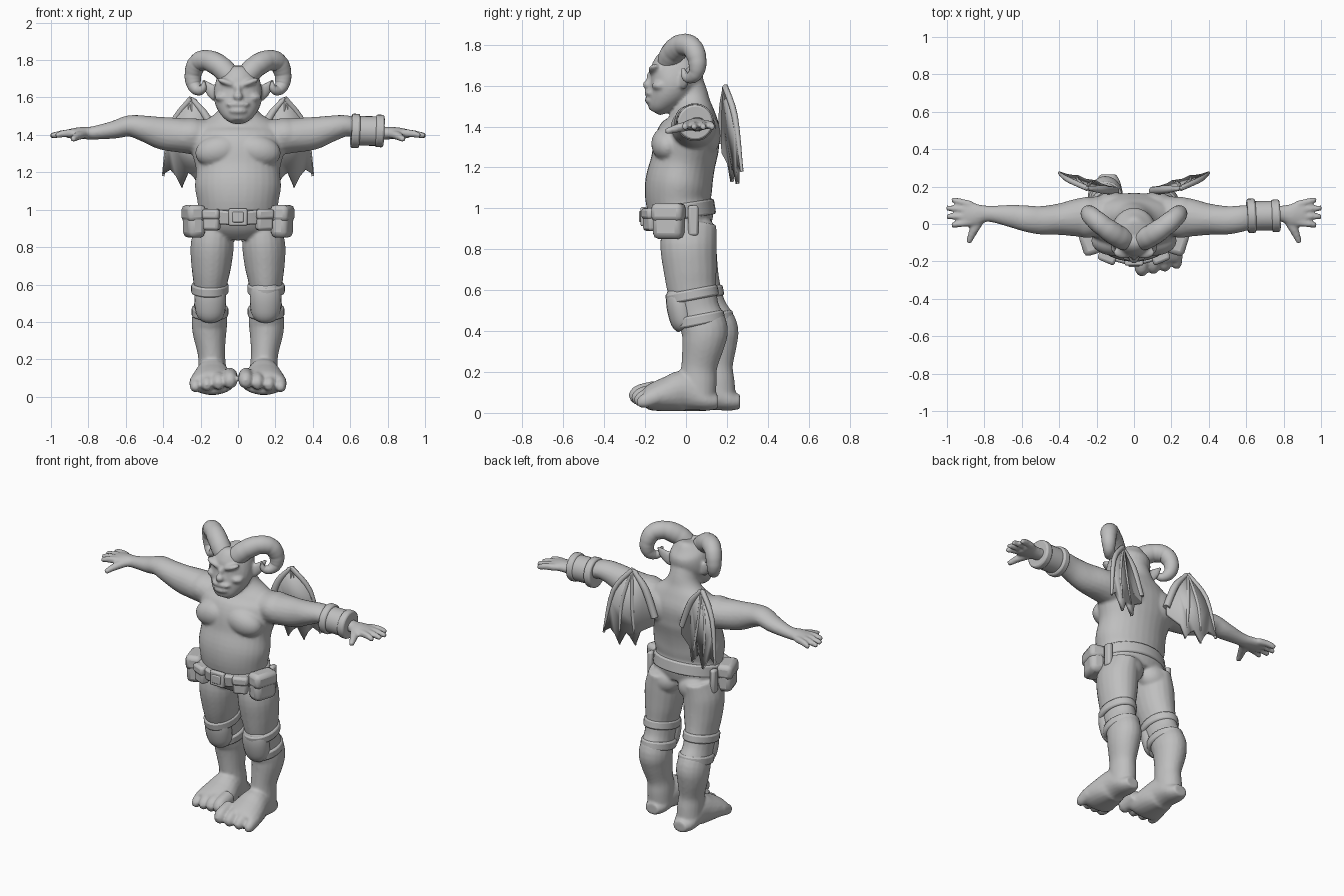
import bpy, bmesh, math
from mathutils import Vector, Matrix

default_cube = bpy.data.objects.get("Cube")
if default_cube:
    bpy.data.objects.remove(default_cube, do_unlink=True)

X, Y, Z = Vector((1, 0, 0)), Vector((0, 1, 0)), Vector((0, 0, 1))
SIDES = ((1, "left"), (-1, "right"))

grey = bpy.data.materials.new("plain_grey")
grey.use_nodes = True
grey.diffuse_color = (0.52, 0.52, 0.52, 1)
grey.node_tree.nodes["Principled BSDF"].inputs["Base Color"].default_value = grey.diffuse_color


def spline(rows, steps):
    """Catmull-Rom interpolation of rows of numbers."""
    out = []
    last = len(rows) - 1
    for i in range(last):
        a, b, c, d = rows[max(i - 1, 0)], rows[i], rows[i + 1], rows[min(i + 2, last)]
        for k in range(steps):
            t = k / steps
            out.append([q + t * (r - p + t * (2 * p - 5 * q + 4 * r - s + t * (3 * (q - r) + s - p))) / 2
                        for p, q, r, s in zip(a, b, c, d)])
    out.append(rows[last])
    return out


def tube(bm, rows, side_axis, steps=4, segments=20):
    """Loft ellipses along rows of (x, y, z, radius along side_axis, other radius)."""
    rows = spline(rows, steps)
    points = [Vector(row[:3]) for row in rows]
    rings = []
    for i, row in enumerate(rows):
        tangent = (points[min(i + 1, len(rows) - 1)] - points[max(i - 1, 0)]).normalized()
        u = (side_axis - tangent * side_axis.dot(tangent)).normalized()
        v = tangent.cross(u)
        ring = []
        for k in range(segments):
            angle = math.tau * k / segments
            ring.append(bm.verts.new(points[i] + u * row[3] * math.cos(angle) + v * row[4] * math.sin(angle)))
        rings.append(ring)
    faces = [bm.faces.new(rings[0]), bm.faces.new(rings[-1])]
    for low, high in zip(rings, rings[1:]):
        for k in range(segments):
            j = (k + 1) % segments
            faces.append(bm.faces.new((low[k], low[j], high[j], high[k])))
    bmesh.ops.recalc_face_normals(bm, faces=faces)


def ball(bm, centre, radii, turn=0):
    matrix = Matrix.Translation(centre) @ Matrix.Rotation(turn, 4, "Y") @ Matrix.Diagonal((*radii, 1))
    bmesh.ops.create_uvsphere(bm, u_segments=24, v_segments=14, radius=1, matrix=matrix)


def finish(name, bm, bevel=0.0, angle=40):
    mesh = bpy.data.meshes.new(name)
    bm.to_mesh(mesh)
    bm.free()
    mesh.materials.append(grey)
    obj = bpy.data.objects.new(name, mesh)
    bpy.context.collection.objects.link(obj)
    bpy.ops.object.select_all(action="DESELECT")
    bpy.context.view_layer.objects.active = obj
    obj.select_set(True)
    bpy.ops.object.shade_smooth_by_angle(angle=math.radians(angle))
    if bevel:
        mod = obj.modifiers.new("rounded_edges", "BEVEL")
        mod.width, mod.segments = bevel, 2
    return obj


def box(name, centre, size, turn=0.0, bevel=0.015):
    bm = bmesh.new()
    matrix = Matrix.Translation(centre) @ Matrix.Rotation(turn, 4, "Z") @ Matrix.Diagonal((*size, 1))
    bmesh.ops.create_cube(bm, size=1, matrix=matrix)
    return finish(name, bm, bevel)


def band(name, start, end, a, b, axis):
    bm = bmesh.new()
    tube(bm, [(*start, a, b), (*end, a, b)], axis, steps=1, segments=28)
    return finish(name, bm, 0.01)


def leg_shift(s, z):
    """The right leg stands further back toward the foot."""
    return 0.11 * max(0, 1 - z / 0.75) if s < 0 else 0


# Torso, shoulders and neck
flesh = bmesh.new()
tube(flesh, [(0, .02, .875, .17, .11), (0, -.005, .94, .215, .15), (0, -.035, 1.03, .215, .16),
             (0, -.035, 1.12, .23, .165), (0, -.015, 1.22, .225, .158), (0, .005, 1.32, .25, .16),
             (0, .03, 1.4, .25, .14), (0, .035, 1.46, .205, .11), (0, .03, 1.51, .125, .09),
             (0, .02, 1.56, .09, .085), (0, 0, 1.63, .085, .08)], X, segments=32)

# Head tapering to the chin
tube(flesh, [(0, -.155, 1.47, .04, .03), (0, -.14, 1.495, .075, .055), (0, -.105, 1.545, .112, .09),
             (0, -.07, 1.6, .13, .115), (0, -.045, 1.66, .125, .13), (0, -.03, 1.72, .105, .115),
             (0, -.02, 1.755, .065, .07), (0, -.02, 1.768, .025, .03)], X, segments=28)
# Nose and lips
for centre, radii in (((0, -.187, 1.605), (.027, .025, .022)), ((0, -.17, 1.64), (.018, .024, .035)),
                      ((0, -.18, 1.528), (.05, .022, .016)), ((0, -.175, 1.563), (.065, .028, .018))):
    ball(flesh, centre, radii)

for s, side in SIDES:
    # Paired face and body muscles
    for (x, y, z), radii, turn in (((.055, -.152, 1.678), (.06, .033, .018), -.35),
                                   ((.08, -.125, 1.6), (.045, .042, .026), 0),
                                   ((.105, -.09, 1.315), (.125, .08, .085), .2),
                                   ((.25, .035, 1.4), (.11, .11, .09), 0),
                                   ((.11, .105, 1.36), (.11, .065, .1), 0),
                                   ((.1, .065, .88), (.1, .08, .085), 0)):
        ball(flesh, (s * x, y, z), radii, s * turn)
    # Pointed ears
    tube(flesh, [(s * .11, -.02, 1.61, .04, .022), (s * .15, 0, 1.645, .034, .016),
                 (s * .19, .02, 1.695, .008, .007)], Z, segments=12)
    # Arms and palms
    tube(flesh, [(s * x, y, z, a, b) for x, y, z, a, b in (
        (.15, .04, 1.38, .11, .1), (.28, .035, 1.395, .105, .093), (.4, .025, 1.408, .084, .088),
        (.5, .02, 1.434, .076, .07), (.58, .03, 1.448, .07, .057), (.66, .043, 1.428, .06, .048),
        (.78, .055, 1.41, .043, .035), (.85, .05, 1.41, .062, .031), (.91, .055, 1.405, .069, .024))], Y)
    # Fingers and thumb
    for i, reach in enumerate((.975, 1.0, 1.005, .975)):
        root = .007 + .033 * i
        tip = root + .013 * (i - 1)
        tube(flesh, [(s * .87, root, 1.41, .018, .022), (s * .93, (root + tip) / 2, 1.407, .018, .021),
                     (s * reach, tip, 1.395, .014, .015)], Y, segments=10)
    tube(flesh, [(s * .82, .03, 1.405, .028, .024), (s * .855, -.03, 1.395, .025, .023),
                 (s * .885, -.1, 1.375, .015, .015)], X, segments=10)
    # Legs
    tube(flesh, [(s * x, y + leg_shift(s, z), z, a, b) for x, y, z, a, b in (
        (.125, .02, .93, .09, .13), (.137, .012, .82, .115, .138), (.143, .02, .7, .107, .13),
        (.148, .03, .6, .09, .12), (.15, .055, .5, .084, .11), (.152, .09, .41, .095, .115),
        (.152, .085, .34, .09, .105), (.142, .065, .23, .073, .088), (.138, .06, .15, .075, .09),
        (.138, .06, .06, .075, .085))], X)
    # Feet
    back = leg_shift(s, 0)
    tube(flesh, [(s * x, y + back, z, a, b) for x, y, z, a, b in (
        (.138, .155, .055, .045, .035), (.138, .1, .06, .07, .052), (.138, 0, .105, .085, .1),
        (.138, -.09, .092, .11, .085), (.138, -.17, .075, .122, .066), (.138, -.2, .07, .115, .05))], X)
    # Toes, the big toe innermost
    for i in range(4):
        x = .042 + .062 * i
        size = .041 - .003 * i
        tip = back - .25 + .012 * i
        lift = .088 - .009 * i
        tube(flesh, [(s * x, back - .14, lift + .02, size, size * 1.25),
                     (s * x, tip + .035, lift + .006, size, size * 1.2),
                     (s * x, tip, lift - .008, size * .88, size),
                     (s * x, tip - .024, lift - .018, size * .45, size * .5)], X, segments=12)

# Keep the soles flat, then fuse the body into one skin
for vert in flesh.verts:
    vert.co.z = max(vert.co.z, 0.005)
body = finish("body", flesh)
fuse = body.modifiers.new("fuse", "REMESH")
fuse.mode, fuse.voxel_size, fuse.use_smooth_shade = "VOXEL", 0.009, True
relax = body.modifiers.new("relax", "SMOOTH")
relax.factor, relax.iterations = 0.5, 4

for s, side in SIDES:
    # Curled horns with shallow growth rings
    bm = bmesh.new()
    path = spline([(s * x, y, z, r, r) for x, y, z, r in (
        (.045, -.085, 1.715, .058), (.095, -.06, 1.765, .06), (.16, -.015, 1.798, .056),
        (.215, .03, 1.785, .052), (.24, .055, 1.725, .046), (.235, .05, 1.665, .038),
        (.21, .02, 1.638, .028), (.187, -.005, 1.65, .02), (.182, -.015, 1.685, .007))], 4)
    path = [(*p[:3], p[3] * (.97 if i % 4 == 0 else 1), p[4] * (.97 if i % 4 == 0 else 1))
            for i, p in enumerate(path)]
    tube(bm, path, Vector((.6 * s, -.75, 0)), steps=2)
    finish(side + "_horn", bm)

    # Wings: scalloped membrane with bony ribs
    def on_wing(x, z, lift=0):
        return Vector((s * x, .175 + .27 * (x - .1) - .1 * (z - 1.35) + lift, z))
    outline = ((.1, 1.34), (.17, 1.5), (.225, 1.59), (.26, 1.605), (.325, 1.53), (.375, 1.4), (.4, 1.19),
               (.36, 1.215), (.33, 1.18), (.3, 1.12), (.265, 1.2), (.24, 1.18), (.205, 1.13),
               (.18, 1.22), (.1, 1.27))
    bm = bmesh.new()
    bm.faces.new([bm.verts.new(on_wing(x, z)) for x, z in outline])
    wing = finish(side + "_wing_membrane", bm)
    thick = wing.modifiers.new("thickness", "SOLIDIFY")
    thick.thickness, thick.offset = 0.018, 0
    bm = bmesh.new()
    peak = (.25, 1.595)
    for start, mid, end, r in (((.1, 1.32), (.165, 1.49), peak, .022), (peak, (.355, 1.45), (.4, 1.18), .015),
                               (peak, (.3, 1.38), (.3, 1.12), .011), (peak, (.235, 1.36), (.205, 1.13), .011)):
        tube(bm, [(*on_wing(*start), r, r), (*on_wing(*mid, .005), r, r),
                  (*on_wing(*end), r * .5, r * .5)], Y, segments=10)
    finish(side + "_wing_ribs", bm)

    # Knee straps and pads
    for label, z, y, a, b in (("upper", .578, .035, .1, .13), ("lower", .455, .07, .098, .125)):
        y += leg_shift(s, z)
        band(f"{side}_{label}_knee_strap", (s * .15, y, z - .026), (s * .15, y - .01, z + .026), a, b, X)
    bm = bmesh.new()
    y = leg_shift(s, .5)
    tube(bm, [(s * .148, y + .005, .425, .06, .05), (s * .148, y - .01, .45, .078, .065),
              (s * .148, y - .027, .52, .085, .068), (s * .148, y - .037, .575, .078, .06),
              (s * .148, y - .035, .6, .06, .045)], X)
    finish(side + "_knee_pad", bm)

    # Hip pouches, flaps and small front pouches
    box(side + "_hip_pouch", (s * .235, -.085, .92), (.095, .15, .14), -s * .3, .03)
    box(side + "_hip_pouch_flap", (s * .238, -.086, .98), (.1, .16, .09), -s * .3, .025)
    box(side + "_front_pouch", (s * .14, -.172, .945), (.09, .055, .11), s * .4)
    box(side + "_front_pouch_flap", (s * .142, -.177, .975), (.098, .06, .055), s * .4)
    box(side + "_belt_loop", (s * .225, .035, .94), (.035, .05, .15), 0, .012)

# Belt and buckle, higher at the back
band("belt", (0, -.03, .945), (0, -.042, 1.02), .228, .18, X)
box("buckle", (0, -.208, .96), (.1, .03, .095), 0, .01)
box("buckle_plate", (0, -.222, .96), (.06, .015, .055), 0, .006)

# Left bracer: two cuffs joined by a sleeve
for label, start, end, r in (("inner_cuff", .605, .65, .092), ("sleeve", .64, .75, .079),
                             ("outer_cuff", .735, .78, .087)):
    band("bracer_" + label, (start, .043, 1.422), (end, .045, 1.42), r, r, Y)
